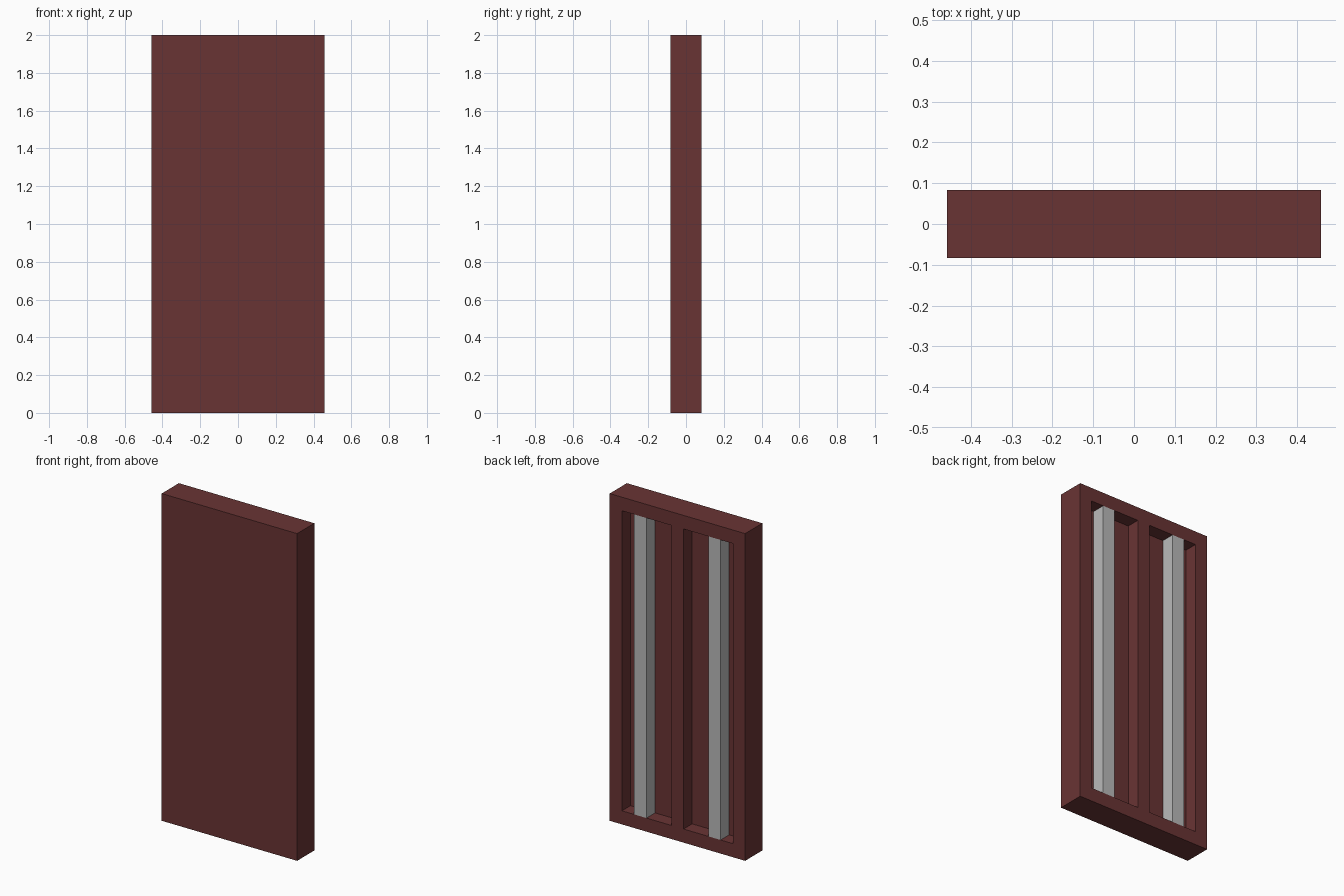
import bpy

if "Cube" in bpy.data.objects:
    bpy.data.objects.remove(bpy.data.objects["Cube"])

WIDTH, DEPTH, HEIGHT = 0.916, 0.166, 2.0
RIM = 0.083          # frame border, recess depth and bar thickness
OPENING = 0.3335     # width of each recess


def material(name, rgb):
    mat = bpy.data.materials.new(name)
    mat.diffuse_color = (*rgb, 1)
    mat.use_nodes = True
    mat.node_tree.nodes["Principled BSDF"].inputs["Base Color"].default_value = mat.diffuse_color
    return mat


def box(name, low, high, mat):
    bpy.ops.mesh.primitive_cube_add(size=1)
    obj = bpy.context.object
    obj.name = name
    for v in obj.data.vertices:
        v.co = [high[i] if v.co[i] > 0 else low[i] for i in range(3)]
    obj.data.materials.append(mat)
    return obj


red = material("dark red", (0.141, 0.0343, 0.0343))
grey = material("light grey", (0.49, 0.49, 0.49))

# Solid door-like panel
panel = box("panel", (-WIDTH / 2, -DEPTH / 2, 0), (WIDTH / 2, DEPTH / 2, HEIGHT), red)

for side, label in ((-1, "left"), (1, "right")):
    # Recess cut into the back
    xs = sorted((side * RIM / 2, side * (RIM / 2 + OPENING)))
    cutter = box(label + "_recess_cutter", (xs[0], 0, RIM), (xs[1], DEPTH, HEIGHT - RIM), red)
    cutter.hide_render = True
    cutter.hide_set(True)
    cutter.display_type = 'WIRE'
    cut = panel.modifiers.new(label + "_recess", 'BOOLEAN')
    cut.operation = 'DIFFERENCE'
    cut.solver = 'EXACT'
    cut.object = cutter

    # Upright square bar standing in the recess, flush with the back
    xs = sorted((side * 0.209, side * (0.209 + RIM)))
    box(label + "_bar", (xs[0], 0, RIM), (xs[1], DEPTH / 2, HEIGHT - RIM), grey)
